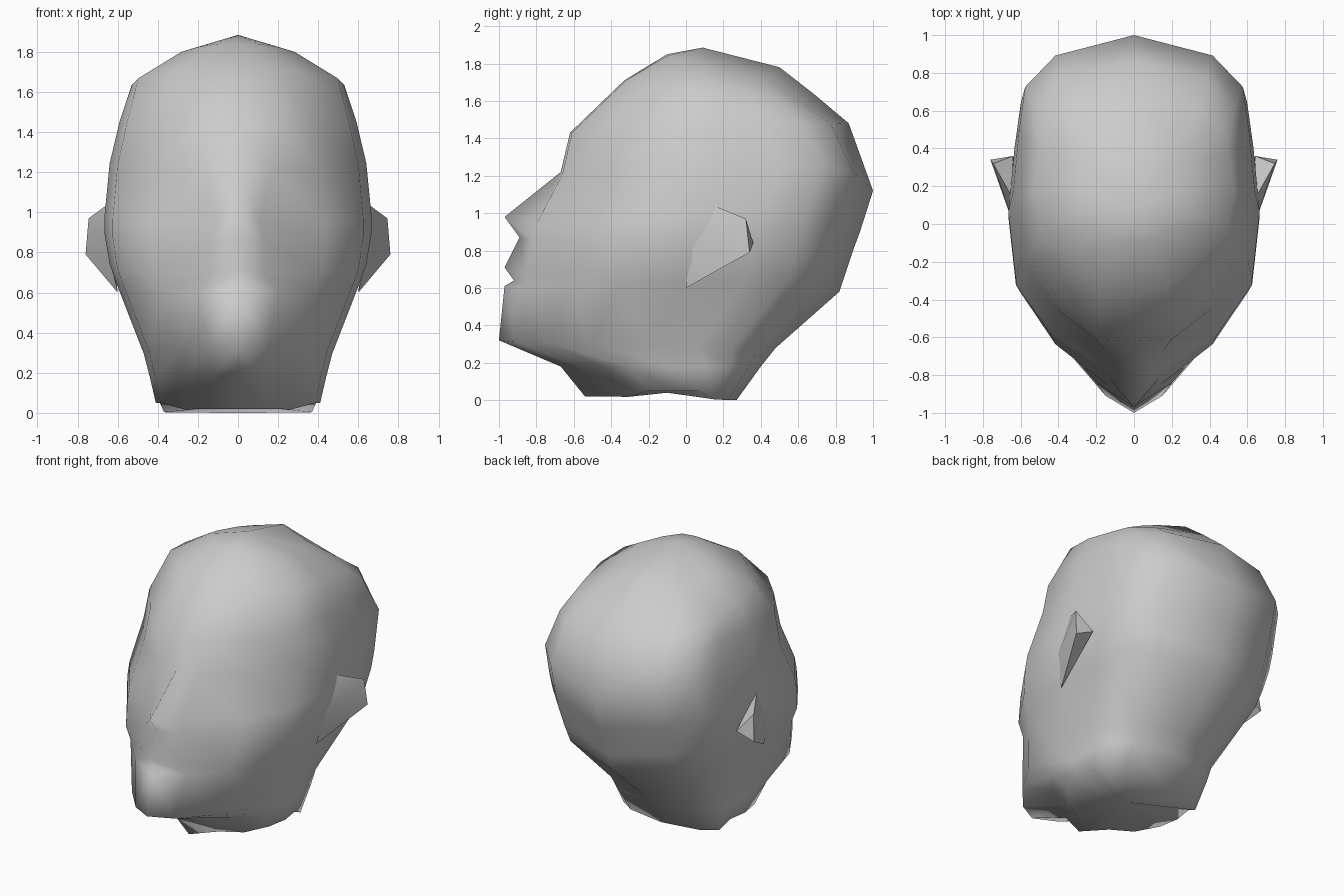
import bpy
import bmesh
import math

default_cube = bpy.data.objects.get("Cube")
if default_cube:
    bpy.data.objects.remove(default_cube, do_unlink=True)


def make_material(name, colour):
    material = bpy.data.materials.new(name)
    material.use_nodes = True
    material.diffuse_color = colour
    shader = material.node_tree.nodes["Principled BSDF"]
    shader.inputs["Base Color"].default_value = colour
    shader.inputs["Roughness"].default_value = 0.8
    return material


def finish(bm, name, material, smooth_angle):
    """Turn a half-side bmesh into a smooth object mirrored across x."""
    bmesh.ops.recalc_face_normals(bm, faces=bm.faces)
    mesh = bpy.data.meshes.new(name)
    bm.to_mesh(mesh)
    bm.free()
    mesh.materials.append(material)
    obj = bpy.data.objects.new(name, mesh)
    bpy.context.collection.objects.link(obj)
    bpy.ops.object.select_all(action="DESELECT")
    obj.select_set(True)
    bpy.context.view_layer.objects.active = obj
    bpy.ops.object.shade_smooth_by_angle(angle=math.radians(smooth_angle))
    mirror = obj.modifiers.new("Mirror", "MIRROR")
    mirror.use_axis[0] = True
    mirror.use_mirror_merge = True
    return obj


clay = make_material("grey clay", (0.6, 0.6, 0.6, 1))

# Shared outline of every level: width share, depth share
outline = [(0.65, -0.74), (0.94, -0.42), (1, 0), (0.95, 0.4),
           (0.9, 0.67), (0.65, 0.87), (0, 1)]

# Levels: centre front y z, feature point x y z, back y z, half width, side lift
levels = [
    (-0.10, 1.85, 0.1, -0.1, 1.84, 0.5, 1.78, 0.3, -0.08),      # crown
    (-0.33, 1.71, 0.18, -0.32, 1.71, 0.68, 1.64, 0.53, -0.08),
    (-0.62, 1.43, 0.2, -0.61, 1.43, 0.87, 1.48, 0.59, 0),       # forehead
    (-0.67, 1.22, 0.16, -0.66, 1.21, 1, 1.12, 0.64, 0.16),      # brow
    (-0.97, 0.98, 0.11, -0.8, 0.94, 0.93, 0.9, 0.665, 0.14),    # nose tip
    (-0.89, 0.87, 0.13, -0.82, 0.86, 0.893, 0.8, 0.665, 0.12),  # nose base
    (-0.97, 0.71, 0.13, -0.86, 0.69, 0.857, 0.69, 0.64, 0.1),   # upper lip
    (-0.92, 0.64, 0.2, -0.84, 0.6, 0.82, 0.58, 0.6, 0.08),      # mouth
    (-0.97, 0.61, 0.2, -0.84, 0.6, 0.82, 0.58, 0.6, 0.08),      # lower lip
    (-1, 0.32, 0.15, -0.91, 0.31, 0.48, 0.28, 0.47, 0),         # chin
    (-0.67, 0.18, 0.13, -0.58, 0.18, 0.4, 0.18, 0.44, 0),       # throat
    (-0.54, 0.02, 0.13, -0.4, 0.02, 0.27, 0, 0.41, 0),          # neck rim
]

# Head: half loft from crown to closed neck, then mirrored
bm = bmesh.new()
rows = []
for level in levels:
    front_y, front_z, fx, fy, fz, back_y, back_z, width, lift = level
    row = [bm.verts.new((0, front_y, front_z)), bm.verts.new((fx, fy, fz))]
    centre, depth = (fy + back_y) / 2, (back_y - fy) / 2
    for across, along in outline:
        backness = (along + 1) / 2
        z = fz + (back_z - fz) * backness + lift * across * backness
        if level is levels[-1] and across > 0.93:
            z = 0.05
        row.append(bm.verts.new((width * across, centre + depth * along, z)))
    rows.append(row)

for tip, row in (((0, 0.09, 1.885), rows[0]), ((0, -0.1, 0.04), rows[-1])):
    tip_vert = bm.verts.new(tip)
    for a, b in zip(row, row[1:]):
        bm.faces.new((tip_vert, a, b))
for upper, lower in zip(rows, rows[1:]):
    for i in range(len(upper) - 1):
        bm.faces.new((upper[i], lower[i], lower[i + 1], upper[i + 1]))
# The lips share everything but their centre, which leaves a short mouth slit
bmesh.ops.remove_doubles(bm, verts=bm.verts, dist=0.0001)
finish(bm, "head", clay, 180)

# Ears: wedge flaps rising from the cheeks toward the back
bm = bmesh.new()
ear_points = [(0.65, 0.15, 1.04), (0.6, 0, 0.6), (0.745, 0.32, 0.97),
              (0.76, 0.34, 0.79), (0.64, 0.36, 0.84), (0.65, 0.03, 0.82)]
for point in ear_points:
    bm.verts.new(point)
bmesh.ops.convex_hull(bm, input=bm.verts)
finish(bm, "ears", clay, 40)
